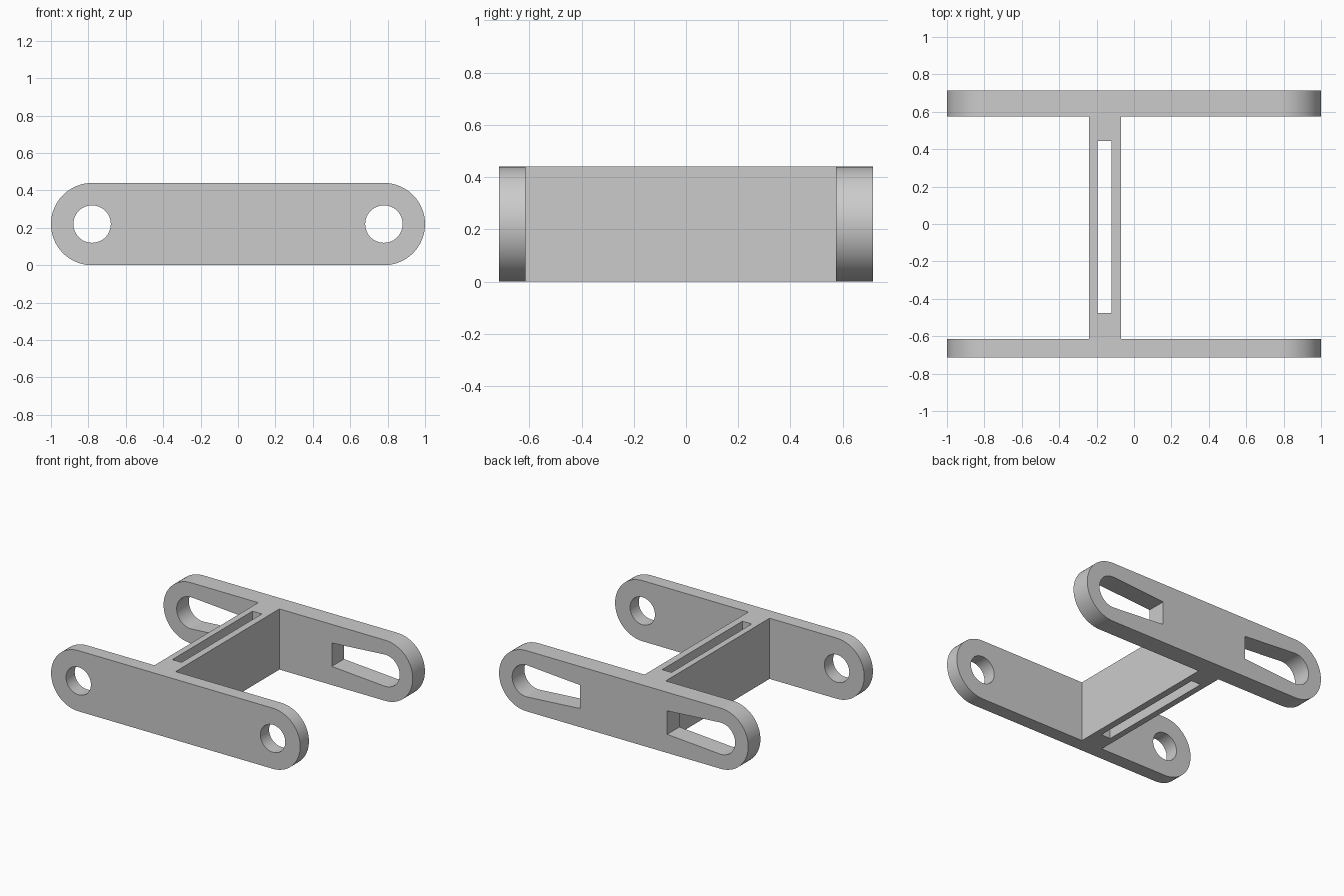
import bpy
import math
from mathutils import Matrix

if "Cube" in bpy.data.objects:
    bpy.data.objects.remove(bpy.data.objects["Cube"], do_unlink=True)

HEIGHT = 0.44
RADIUS = HEIGHT / 2
PIN_X = 1 - RADIUS

grey = bpy.data.materials.new("plain grey")
grey.use_nodes = True
colour = (0.6, 0.6, 0.6, 1)
grey.diffuse_color = colour
grey.node_tree.nodes["Principled BSDF"].inputs["Base Color"].default_value = colour


def arc(cx, r, start, end, steps):
    """Points on an arc centred on the plate's long axis, angles in degrees."""
    angles = [math.radians(start + (end - start) * i / steps) for i in range(steps + 1)]
    return [(cx + r * math.cos(a), r * math.sin(a)) for a in angles]


def rectangle(x0, x1, y0, y1):
    return [(x0, y0), (x1, y0), (x1, y1), (x0, y1)]


def mirror_x(loop):
    return [(-x, y) for x, y in reversed(loop)]


def extruded(name, loops, depth, matrix):
    """Solid from an outline and its openings, extruded about its own plane."""
    curve = bpy.data.curves.new(name, "CURVE")
    curve.dimensions = "2D"
    curve.fill_mode = "BOTH"
    curve.extrude = depth / 2
    for loop in loops:
        spline = curve.splines.new("POLY")
        spline.points.add(len(loop) - 1)
        for point, (x, y) in zip(spline.points, loop):
            point.co = (x, y, 0, 1)
        spline.use_cyclic_u = True
    obj = bpy.data.objects.new(name, curve)
    bpy.context.collection.objects.link(obj)
    bpy.ops.object.select_all(action="DESELECT")
    obj.select_set(True)
    bpy.context.view_layer.objects.active = obj
    bpy.ops.object.convert(target="MESH")
    obj = bpy.context.view_layer.objects.active

    # Weld caps to walls and make the normals consistent
    bpy.ops.object.mode_set(mode="EDIT")
    bpy.ops.mesh.select_all(action="SELECT")
    bpy.ops.mesh.remove_doubles(threshold=0.0001)
    bpy.ops.mesh.normals_make_consistent(inside=False)
    bpy.ops.object.mode_set(mode="OBJECT")
    obj.data.transform(matrix)
    obj.data.materials.clear()
    obj.data.materials.append(grey)
    bpy.ops.object.shade_smooth_by_angle(angle=math.radians(30))
    return obj


def upright(y0, y1, name, loops):
    place = Matrix.Translation((0, (y0 + y1) / 2, RADIUS)) @ Matrix.Rotation(math.pi / 2, 4, "X")
    return extruded(name, loops, y1 - y0, place)


# Round-ended outline shared by both side plates
outline = arc(PIN_X, RADIUS, -90, 90, 32) + arc(-PIN_X, RADIUS, 90, 270, 32)

# Front plate with two round pin holes
pin_hole = arc(PIN_X, 0.1, 0, 360, 48)[:-1]
upright(-0.715, -0.615, "front_plate", [outline, pin_hole, mirror_x(pin_hole)])

# Back plate with two tapered slots, round at the outer end
slot = arc(PIN_X, 0.115, -94, 94, 36) + [(0.35, 0.085), (0.35, -0.085)]
upright(0.575, 0.715, "back_plate", [outline, slot, mirror_x(slot)])

# Cross web with a narrow slot running down through it
extruded("cross_web",
         [rectangle(-0.24, -0.07, -0.615, 0.575), rectangle(-0.195, -0.12, -0.475, 0.445)],
         HEIGHT, Matrix.Translation((0, 0, RADIUS)))
